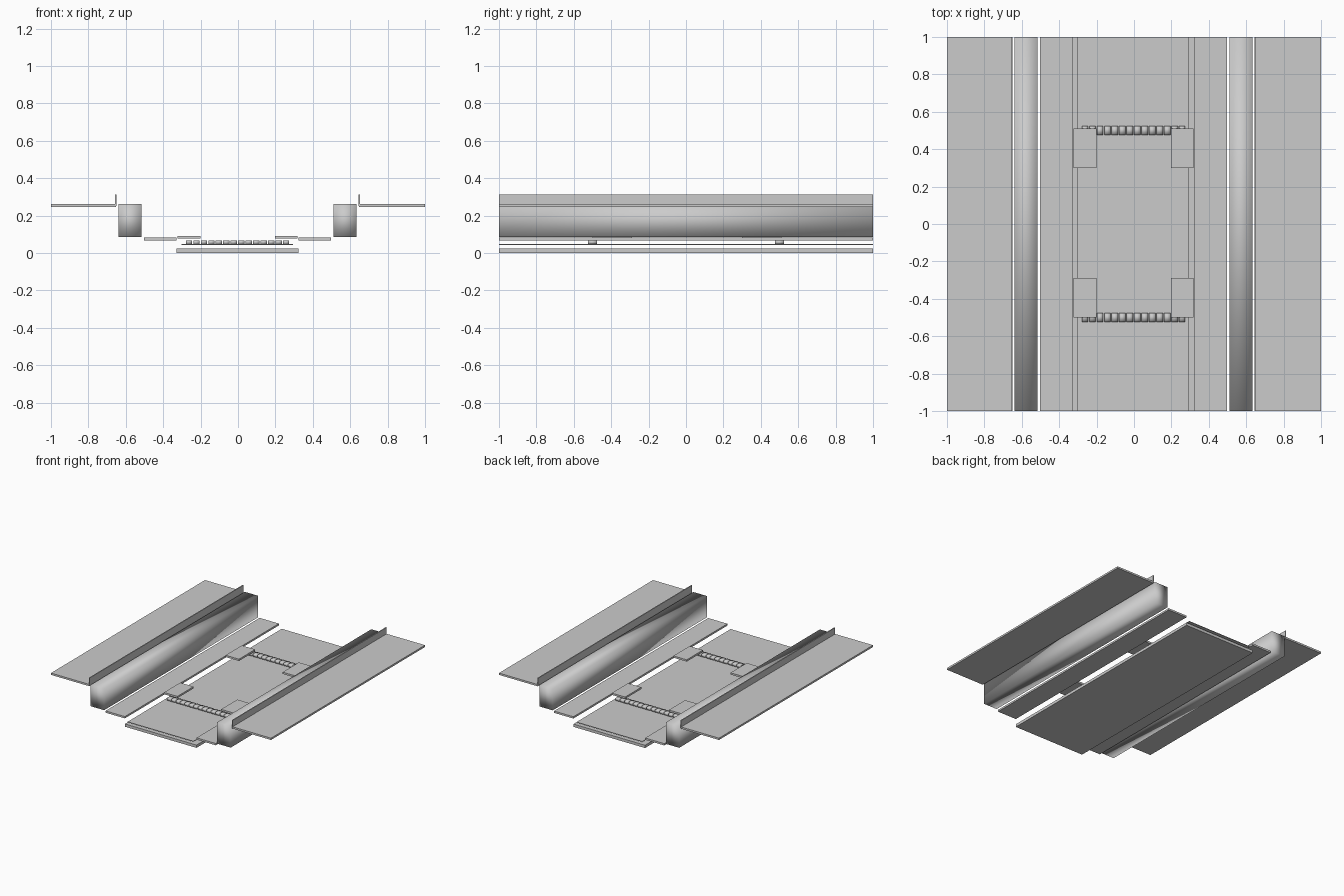
import bpy

if "Cube" in bpy.data.objects:
    bpy.data.objects.remove(bpy.data.objects["Cube"])

grey = bpy.data.materials.new("plain_grey")
grey.diffuse_color = (0.6, 0.6, 0.6, 1)
grey.use_nodes = True
grey.node_tree.nodes["Principled BSDF"].inputs["Base Color"].default_value = grey.diffuse_color


def box(name, x, y, z, smooth=False):
    """Box from (min, max) ranges on each axis."""
    bpy.ops.mesh.primitive_cube_add(
        size=1, location=[(a + b) / 2 for a, b in (x, y, z)])
    ob = bpy.context.object
    ob.name = name
    ob.scale = [b - a for a, b in (x, y, z)]
    bpy.ops.object.transform_apply(location=False, rotation=False, scale=True)
    ob.data.materials.append(grey)
    if smooth:
        bpy.ops.object.shade_smooth()
    return ob


FULL = (-1, 1)

# road bed and the thin road surface floating above it
box("road_bed", (-0.328, 0.323), FULL, (0, 0.023))
box("road_surface", (-0.303, 0.295), FULL, (0.043, 0.047))

# stepped banks on both sides (the layout sits slightly left of centre)
for side, tag in ((-1, "left"), (1, "right")):
    def span(a, b):
        return tuple(sorted((side * a - 0.0025, side * b - 0.0025)))
    box("pavement_" + tag, span(0.326, 0.501), FULL, (0.068, 0.083))
    box("retaining_wall_" + tag, span(0.514, 0.636), FULL, (0.085, 0.261), True)
    box("upper_terrace_" + tag, span(0.65, 0.9975 if side < 0 else 1.0025),
        FULL, (0.246, 0.261))
    box("railing_" + tag, span(0.646, 0.654), FULL, (0.25, 0.314))
    # corner landings beside the crossings
    for y, end in (((-0.50, -0.29), "front"), ((0.30, 0.51), "back")):
        box(f"landing_{tag}_{end}", span(0.199, 0.32), y, (0.077, 0.092))

# two rows of crossing blocks
for cy, end in ((-0.5, "front"), (0.5, "back")):
    for i in range(14):
        cx = -0.2625 + 0.04 * i
        box(f"crossing_block_{end}_{i + 1}", (cx - 0.0165, cx + 0.0165),
            (cy - 0.023, cy + 0.023), (0.047, 0.068), True)
